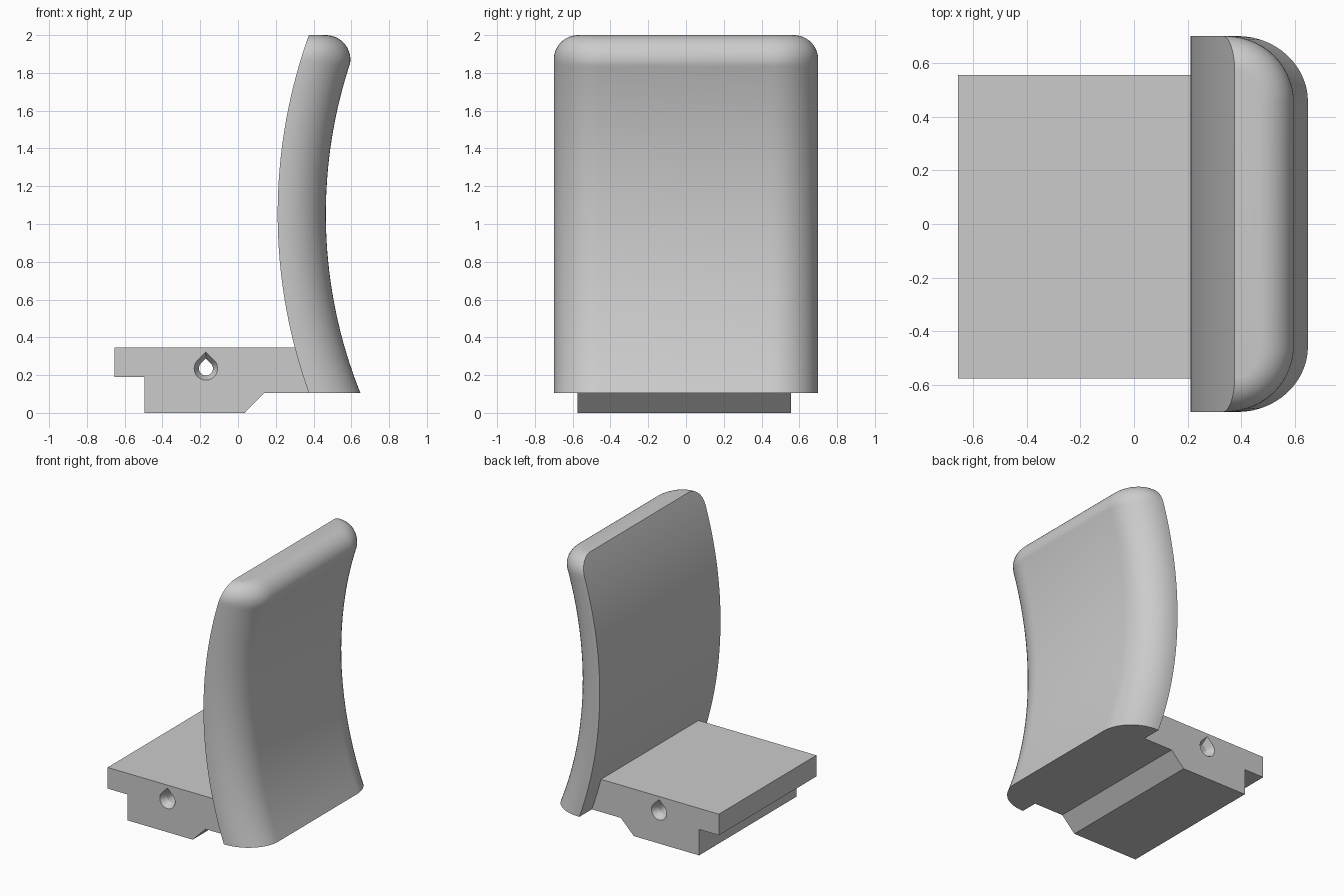
import bpy, bmesh, math

if "Cube" in bpy.data.objects:
    bpy.data.objects.remove(bpy.data.objects["Cube"])

grey = bpy.data.materials.new("plain grey")
grey.diffuse_color = (0.6, 0.6, 0.6, 1)
grey.use_nodes = True
grey.node_tree.nodes["Principled BSDF"].inputs["Base Color"].default_value = grey.diffuse_color


def loft(name, rings):
    """Skin a list of equal-length closed rings and cap both ends."""
    bm = bmesh.new()
    rows = [[bm.verts.new(p) for p in ring] for ring in rings]
    n = len(rows[0])
    for a, b in zip(rows, rows[1:]):
        for i in range(n):
            j = (i + 1) % n
            bm.faces.new((a[i], a[j], b[j], b[i]))
    bm.faces.new(rows[0])
    bm.faces.new(rows[-1])
    bmesh.ops.recalc_face_normals(bm, faces=bm.faces)
    mesh = bpy.data.meshes.new(name)
    bm.to_mesh(mesh)
    bm.free()
    mesh.materials.append(grey)
    obj = bpy.data.objects.new(name, mesh)
    bpy.context.collection.objects.link(obj)
    return obj


def smooth(obj, angle):
    bpy.ops.object.select_all(action='DESELECT')
    obj.select_set(True)
    bpy.context.view_layer.objects.active = obj
    bpy.ops.object.shade_smooth_by_angle(angle=math.radians(angle))


# Curved back plate: two concentric arcs in side profile
CX, CZ, R_IN, R_OUT = 3.01, 1.0525, 2.80, 2.545
Z0, HALF, SIDE_R, TOP_R = 0.105, 0.70, 0.245, 0.13


def arc_x(z, r):
    return CX - math.sqrt(r * r - (z - CZ) ** 2)


def plate_ring(z, x_out, inset):
    """Horizontal section: flat inner side, rounded outer corners."""
    x_in = arc_x(z, R_IN)
    ry = SIDE_R - inset
    rx = x_out - x_in - 0.01
    half = HALF - inset
    quarter = [math.pi / 2 * i / 14 for i in range(15)]
    right = [(x_out - rx + rx * math.sin(a), half - ry + ry * math.cos(a), z)
             for a in quarter]
    side = [(x_in, half, z)] + right
    return side + [(x, -y, h) for x, y, h in reversed(side)]


rings = []
z_top = 1.831
for i in range(33):
    z = Z0 + (z_top - Z0) * i / 32
    rings.append(plate_ring(z, arc_x(z, R_OUT), 0))
# Rounded top edge
a0 = -0.31
for i in range(1, 15):
    a = a0 + (math.pi / 2 - a0) * i / 14
    inset = TOP_R * (1 - math.cos(a)) if a > 0 else 0
    rings.append(plate_ring(1.87 + TOP_R * math.sin(a),
                            0.465 + TOP_R * math.cos(a), inset))
back = loft("curved_back_plate", rings)
smooth(back, 35)

# Stepped foot, extruded across the width
Y0, Y1 = -0.575, 0.555
profile = [(-0.655, 0.345), (-0.655, 0.19), (-0.495, 0.19), (-0.495, 0.0),
           (0.035, 0.0), (0.14, 0.105), (0.376, 0.105), (0.302, 0.345)]
foot = loft("stepped_foot", [[(x, y, z) for x, z in profile] for y in (Y0, Y1)])

# Teardrop through-hole with flared mouths
R = 0.062


def teardrop(y, s):
    pts = [(R * math.cos(a), R * math.sin(a)) for a in
           (math.radians(135 + 270 * i / 24) for i in range(25))]
    pts.append((0, R * math.sqrt(2)))
    return [(-0.17 + s * x, y, 0.235 + s * z) for x, z in pts]


cutter = loft("hole_cutter", [teardrop(Y0 - 0.0125, 1.1), teardrop(Y0 + 0.05, 0.6),
                              teardrop(Y1 - 0.05, 0.6), teardrop(Y1 + 0.0125, 1.1)])
cutter.hide_render = True
cutter.hide_set(True)
cut = foot.modifiers.new("hole", 'BOOLEAN')
cut.operation = 'DIFFERENCE'
cut.solver = 'EXACT'
cut.object = cutter
bpy.context.view_layer.objects.active = foot
bpy.ops.object.modifier_apply(modifier=cut.name)
bpy.data.objects.remove(cutter)
smooth(foot, 25)
